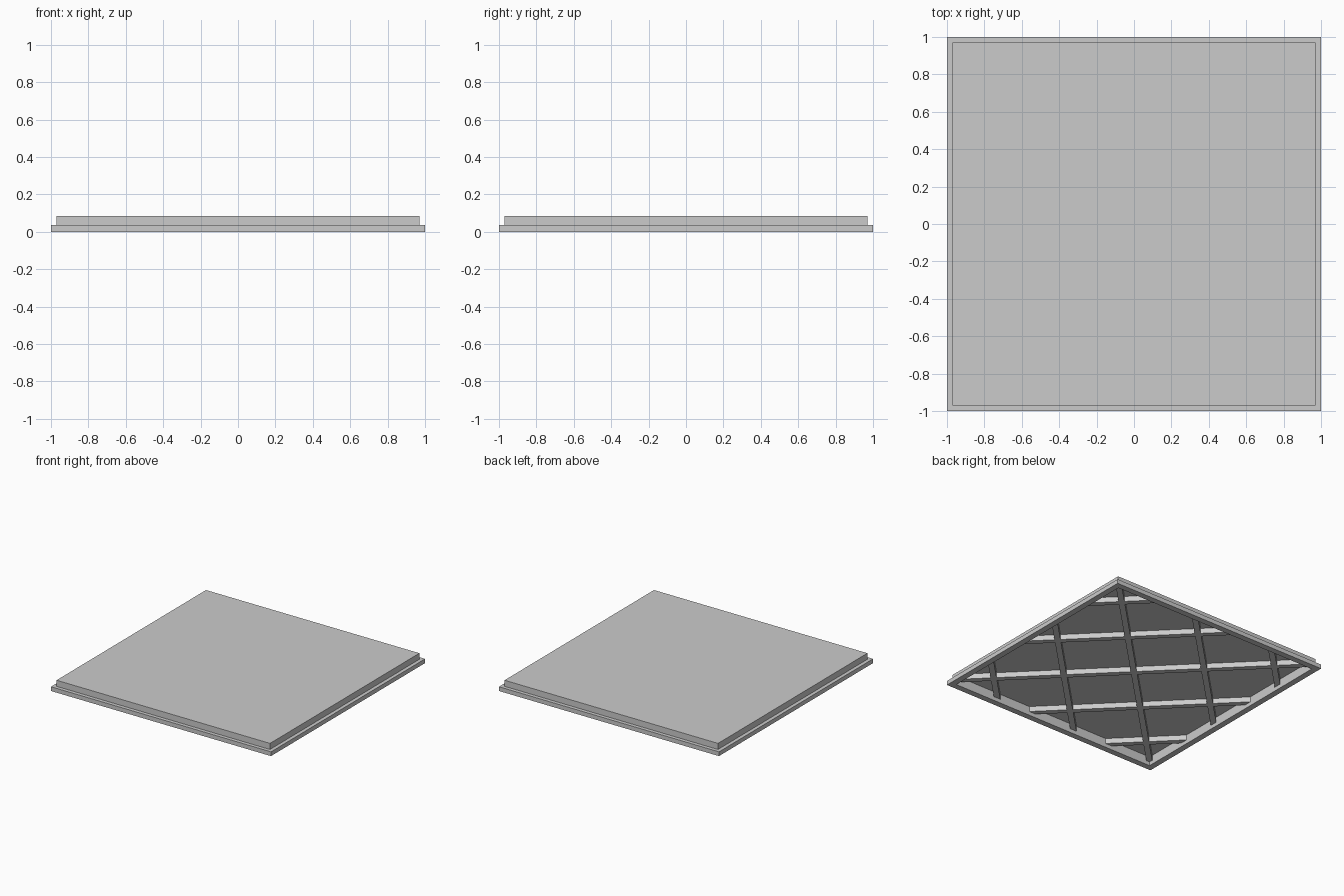
import bpy, bmesh
from math import sqrt, radians
from mathutils import Matrix, Vector

if "Cube" in bpy.data.objects:
    bpy.data.objects.remove(bpy.data.objects["Cube"])

INNER = 0.95      # half width of the hollow underside
CEILING = 0.075   # underside of the top skin


def make_object(name, bm):
    bmesh.ops.recalc_face_normals(bm, faces=bm.faces)
    mesh = bpy.data.meshes.new(name)
    bm.to_mesh(mesh)
    bm.free()
    obj = bpy.data.objects.new(name, mesh)
    bpy.context.collection.objects.link(obj)
    return obj


# Hollow square lid: profile of (half width, height) swept round four corners
profile = [(INNER, CEILING), (INNER, 0), (1, 0), (1, 0.035),
           (0.97, 0.035), (0.97, 0.085)]
bm = bmesh.new()
rings = [[bm.verts.new((h * sx, h * sy, z))
          for sx, sy in ((-1, -1), (1, -1), (1, 1), (-1, 1))]
         for h, z in profile]
for a, b in zip(rings, rings[1:]):
    for i in range(4):
        j = (i + 1) % 4
        bm.faces.new((a[i], a[j], b[j], b[i]))
bm.faces.new(rings[0])
bm.faces.new(rings[-1])
make_object("panel_shell", bm)


# Diagonal stiffening rib, trimmed to the inside walls
def rib(name, angle, offset, width=0.045, z0=0.032, z1=CEILING + 0.003):
    bm = bmesh.new()
    bmesh.ops.create_cube(bm, size=1, matrix=(
        Matrix.Rotation(radians(angle), 4, 'Z')
        @ Matrix.Translation((0, offset, (z0 + z1) / 2))
        @ Matrix.Diagonal((3, width, z1 - z0, 1))))
    for n in ((1, 0, 0), (-1, 0, 0), (0, 1, 0), (0, -1, 0)):
        n = Vector(n)
        bmesh.ops.bisect_plane(bm, geom=bm.verts[:] + bm.edges[:] + bm.faces[:],
                               plane_co=n * (INNER + 0.003), plane_no=n,
                               clear_outer=True)
        bmesh.ops.holes_fill(bm, edges=[e for e in bm.edges if e.is_boundary])
    make_object(name, bm)


# Lattice of five ribs each way
for side, angle in (("left", 45), ("right", -45)):
    for i in range(-2, 3):
        rib(f"rib_{side}_{i + 3}", angle, i * 0.53)
